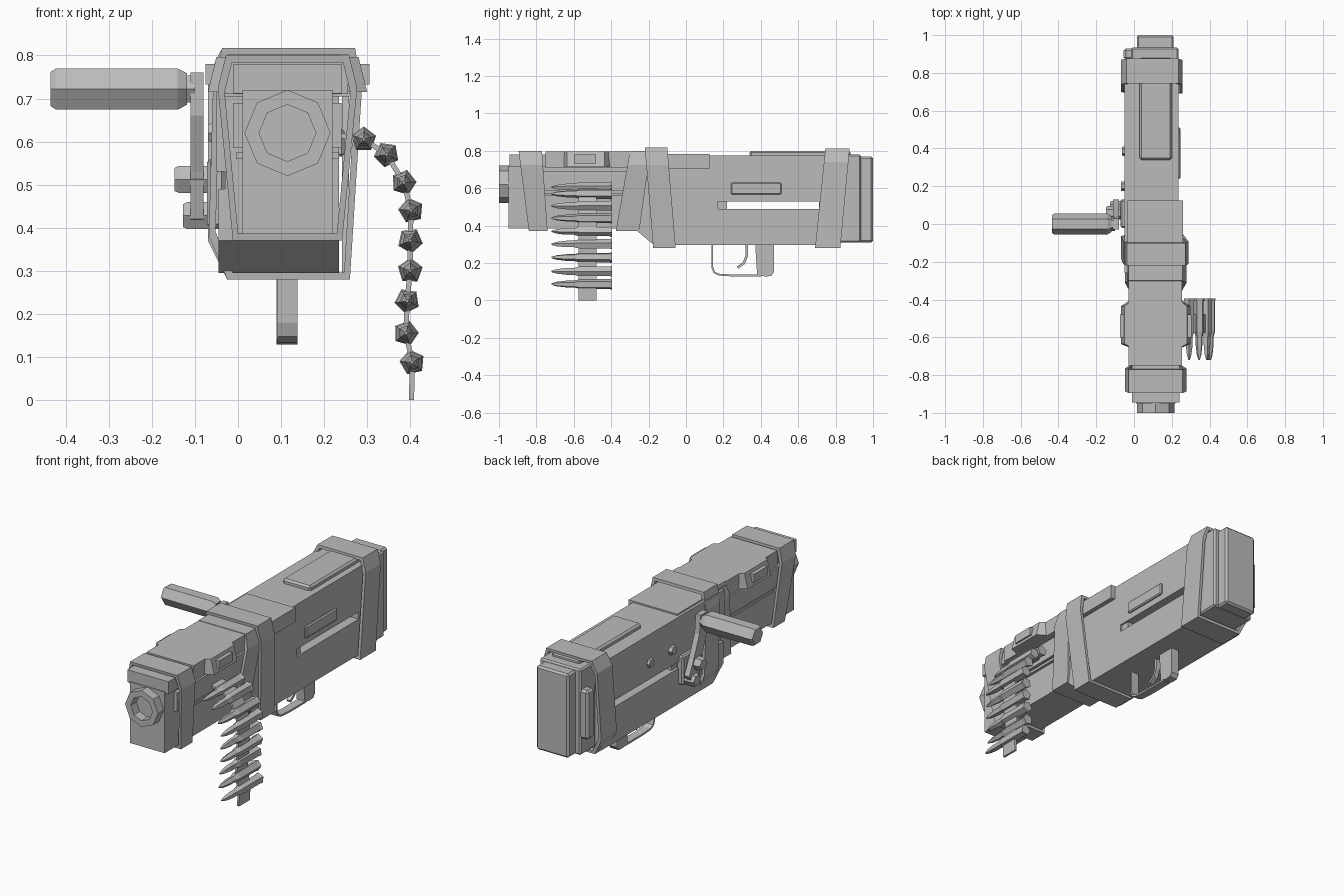
import bpy, bmesh, math
from mathutils import Vector, Matrix

cube = bpy.data.objects.get("Cube")
if cube:
    bpy.data.objects.remove(cube, do_unlink=True)

metal = bpy.data.materials.new("plain_grey")
metal.use_nodes = True
GREY = (0.5, 0.5, 0.5, 1)
metal.diffuse_color = GREY
metal.node_tree.nodes["Principled BSDF"].inputs["Base Color"].default_value = GREY
CX = 0.115  # centre line of the gun


def finish(name, bm):
    bmesh.ops.recalc_face_normals(bm, faces=bm.faces)
    mesh = bpy.data.meshes.new(name)
    bm.to_mesh(mesh)
    bm.free()
    mesh.materials.append(metal)
    obj = bpy.data.objects.new(name, mesh)
    bpy.context.collection.objects.link(obj)
    return obj


def loft(name, rings, caps=True, closed=False):
    """Skin a list of equal-length rings of points."""
    bm = bmesh.new()
    loops = [[bm.verts.new(p) for p in ring] for ring in rings]
    n = len(loops[0])
    pairs = list(zip(loops, loops[1:])) + ([(loops[-1], loops[0])] if closed else [])
    for a, b in pairs:
        for i in range(n):
            j = (i + 1) % n
            bm.faces.new((a[i], a[j], b[j], b[i]))
    if caps and not closed:
        bm.faces.new(loops[0])
        bm.faces.new(loops[-1])
    return finish(name, bm)


def box(name, x0, x1, y0, y1, z0, z1, bevel=0):
    bm = bmesh.new()
    bmesh.ops.create_cube(bm, size=1)
    for v in bm.verts:
        v.co = Vector(((x0 + x1) / 2 + v.co.x * (x1 - x0),
                       (y0 + y1) / 2 + v.co.y * (y1 - y0),
                       (z0 + z1) / 2 + v.co.z * (z1 - z0)))
    if bevel:
        bmesh.ops.bevel(bm, geom=bm.edges[:], offset=bevel, segments=1, affect='EDGES')
    return finish(name, bm)


def turned(name, profile, sides, centre, axis, phase=0, closed=False):
    """Lathe (distance, radius) pairs along the x or y axis."""
    rings = []
    for d, r in profile:
        ring = []
        for i in range(sides):
            a = phase + math.tau * i / sides
            u, w = r * math.cos(a), r * math.sin(a)
            ring.append((d, centre[0] + u, centre[1] + w) if axis == 'x'
                        else (centre[0] + u, d, centre[1] + w))
        rings.append(ring)
    return loft(name, rings, closed=closed)


def side_plate(name, outline, x0, x1):
    """Extrude a (y, z) outline across x."""
    return loft(name, [[(x, y, z) for y, z in outline] for x in (x0, x1)])


def band(name, outline, top, bottom, wall=0.016):
    """Hollow strap around the gun; top and bottom give its y range there."""
    xs, zs = zip(*outline)
    mx, mz = (min(xs) + max(xs)) / 2, (min(zs) + max(zs)) / 2
    sx = 1 - 2 * wall / (max(xs) - min(xs))
    sz = 1 - 2 * wall / (max(zs) - min(zs))
    inner = [(mx + (x - mx) * sx, mz + (z - mz) * sz) for x, z in outline]

    def place(shape, k):
        ring = []
        for x, z in shape:
            t = (z - min(zs)) / (max(zs) - min(zs))
            ring.append((x, bottom[k] + (top[k] - bottom[k]) * t, z))
        return ring
    return loft(name, [place(outline, 0), place(outline, 1), place(inner, 1), place(inner, 0)],
                closed=True)


# Receiver, with a slot running right through it
side_plate("receiver_lower", [(-0.26, 0.37), (-0.17, 0.295), (0.8, 0.295), (0.8, 0.49), (-0.26, 0.49)],
           -0.045, 0.235)
box("receiver_upper", -0.05, 0.235, -0.26, 0.8, 0.53, 0.775)
box("receiver_front_web", -0.03, 0.235, -0.26, 0.17, 0.49, 0.53)
box("slot_end_block", 0.0, 0.225, 0.17, 0.22, 0.49, 0.53)
box("receiver_rear_web", -0.045, 0.235, 0.71, 0.8, 0.49, 0.53)
box("rear_block", -0.015, 0.235, 0.8, 0.935, 0.31, 0.78, 0.008)
box("butt_plate", 0.015, 0.21, 0.92, 1.0, 0.31, 0.77, 0.01)
box("rear_side_plate", -0.055, 0, 0.87, 0.93, 0.4, 0.67, 0.012)
box("top_plate", 0.03, 0.2, 0.34, 0.88, 0.76, 0.8, 0.01)
box("side_plate", 0.22, 0.247, 0.24, 0.51, 0.565, 0.63, 0.006)

# Front housing and side rails
box("front_housing", 0.01, 0.22, -0.95, -0.2, 0.385, 0.72)
box("side_rails", -0.012, 0.24, -0.87, -0.2, 0.585, 0.69)
box("thin_rails", -0.005, 0.235, -0.75, -0.2, 0.56, 0.575)
box("front_cap", -0.01, 0.24, -0.945, -0.74, 0.712, 0.78)
box("top_rail", -0.035, 0.26, -0.3, 0.125, 0.705, 0.783)

# Feed cover with sloping wings
box("feed_cover", -0.03, 0.255, -0.75, -0.29, 0.71, 0.797)
for name, s in (("left_feed_wing", 1), ("right_feed_wing", -1)):
    rings = []
    for off, y0, y1 in ((0.1, -0.67, -0.38), (0.185, -0.635, -0.435)):
        drop = 0.02 if off > 0.15 else 0
        rings.append([(CX + s * off, y0, 0.715), (CX + s * off, y1, 0.715),
                      (CX + s * (off - drop), y1, 0.797), (CX + s * (off - drop), y0, 0.797)])
    loft(name, rings)
    box(name + "_port", CX + s * 0.16, CX + s * 0.19, -0.6, -0.48, 0.733, 0.78)

# Slanted straps
straight = [(-0.012, 0.37), (0.242, 0.37), (0.277, 0.725), (0.258, 0.8), (-0.028, 0.8), (-0.047, 0.725)]
band("front_band", straight, (-0.895, -0.77), (-0.84, -0.74))
band("middle_front_band", straight, (-0.3, -0.19), (-0.375, -0.25))
band("middle_rear_band", [(-0.025, 0.28), (0.26, 0.28), (0.288, 0.725), (0.272, 0.817),
                          (-0.037, 0.817), (-0.058, 0.725), (-0.068, 0.38)],
     (-0.22, -0.1), (-0.175, -0.055))
band("rear_band", [(-0.025, 0.28), (0.258, 0.28), (0.258, 0.74), (0.235, 0.812),
                   (-0.04, 0.812), (-0.07, 0.75), (-0.07, 0.37)],
     (0.745, 0.875), (0.69, 0.825))

# Muzzle: an octagonal tube with a shallow bore
turned("muzzle", [(-0.9, 0.1), (-1.0, 0.1), (-1.0, 0.066), (-0.95, 0.066)], 8,
       (CX, 0.62), 'y')

# Trigger guard and trigger
side_plate("guard_rear", [(0.37, 0.3), (0.38, 0.14), (0.42, 0.128), (0.455, 0.13),
                          (0.47, 0.15), (0.47, 0.3)], 0.09, 0.138)


def strip(name, path, width, thick, across):
    """Thin strap along a 2D path; across maps (u, v, side) to a point."""
    rings = []
    for i, p in enumerate(path):
        a, b = Vector(path[max(i - 1, 0)]), Vector(path[min(i + 1, len(path) - 1)])
        t = (b - a).normalized()
        n = Vector((-t.y, t.x)) * thick / 2
        p = Vector(p)
        rings.append([across(*(p + n), -width / 2), across(*(p + n), width / 2),
                      across(*(p - n), width / 2), across(*(p - n), -width / 2)])
    return loft(name, rings)


def lengthwise(y, z, side):
    return (CX + side, y, z)


def crosswise(x, z, side):
    return (x, -0.527 + side, z)


strip("trigger_guard", [(0.14, 0.3), (0.14, 0.18), (0.15, 0.15), (0.175, 0.138),
                        (0.25, 0.133), (0.4, 0.133)], 0.046, 0.01, lengthwise)
strip("trigger", [(0.325, 0.3), (0.325, 0.24), (0.31, 0.2), (0.275, 0.175)], 0.024, 0.014, lengthwise)

# Ammunition belt
rounds = [(0.292, 0.605), (0.345, 0.57), (0.385, 0.505), (0.402, 0.44), (0.4, 0.37),
          (0.4, 0.3), (0.393, 0.23), (0.39, 0.155), (0.405, 0.087)]
strip("belt_links", [(0.2, 0.62)] + rounds + [(0.403, 0.0)], 0.095, 0.012, crosswise)
for i, centre in enumerate(rounds):
    turned("cartridge_%d" % (i + 1),
           [(-0.395, 0.03), (-0.404, 0.03), (-0.408, 0.027), (-0.57, 0.027),
            (-0.6, 0.019), (-0.64, 0.019), (-0.69, 0.013), (-0.72, 0.004)],
           5, centre, 'y', 0.3 + i * 0.5)

# Side handle: grip, slanted arm and pivot bolts
turned("handle_grip", [(-0.435, 0.046), (-0.423, 0.055), (-0.14, 0.055), (-0.118, 0.042)],
       6, (0, 0.722), 'x')
turned("handle_neck", [(-0.13, 0.036), (-0.1, 0.036)], 6, (0, 0.722), 'x')
side_plate("handle_arm", [(-0.03, 0.76), (0.03, 0.76), (0.04, 0.66), (0.09, 0.54), (0.13, 0.46),
                          (0.1, 0.41), (0.05, 0.42), (0.02, 0.53), (-0.03, 0.66)], -0.11, -0.08)
for name, x, y, z, r in (("pivot_bolt", -0.148, 0.06, 0.512, 0.036),
                         ("lower_bolt", -0.128, 0.085, 0.428, 0.036),
                         ("front_bolt", -0.07, 0.2, 0.62, 0.026),
                         ("rear_bolt", -0.063, 0.385, 0.62, 0.026)):
    turned(name, [(x, r * 0.85), (x + 0.01, r), (-0.03, r)], 6, (y, z), 'x')
box("pivot_plate", -0.072, -0.03, -0.02, 0.13, 0.4, 0.56, 0.008)
